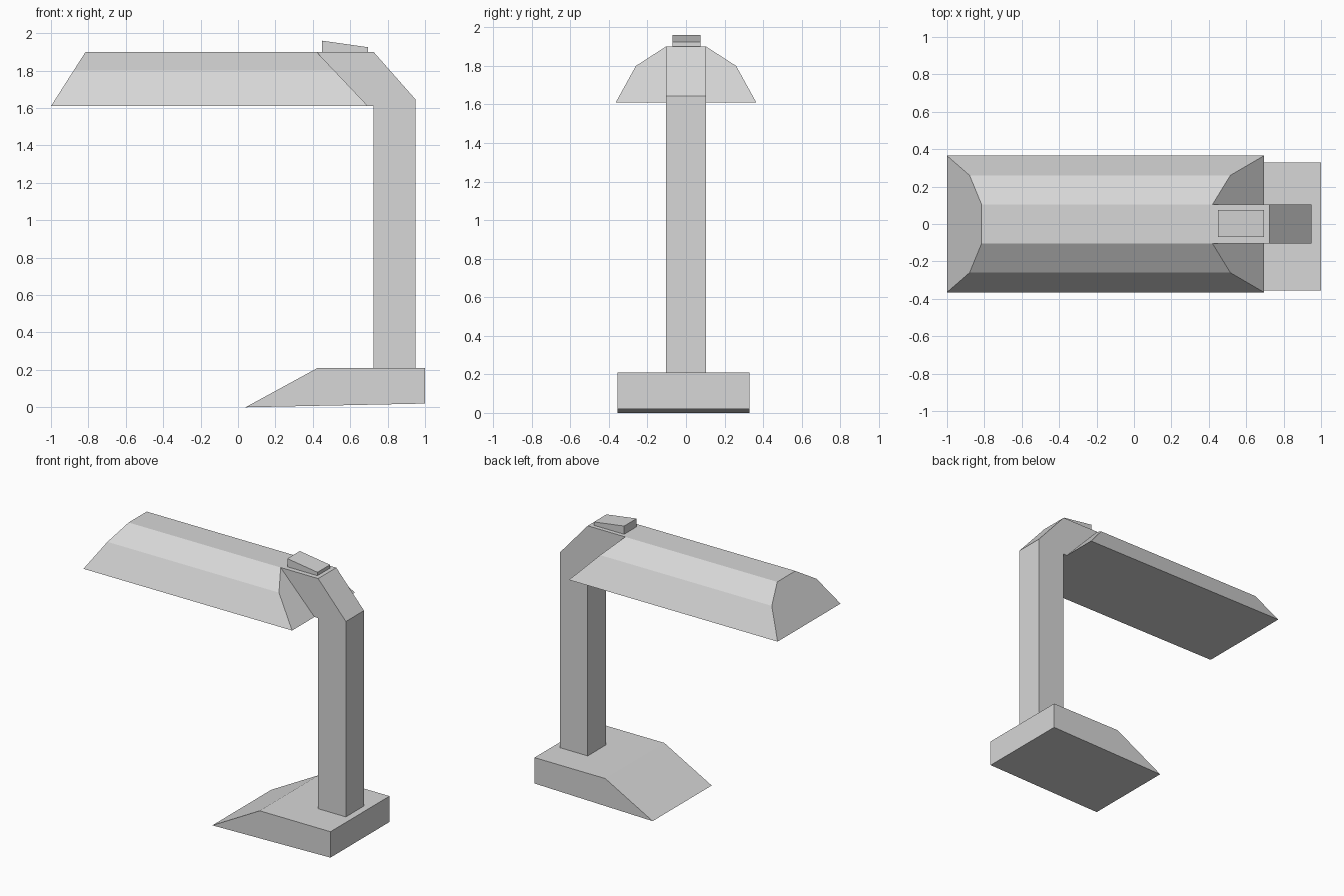
import bpy
import bmesh

cube = bpy.data.objects.get("Cube")
if cube:
    bpy.data.objects.remove(cube, do_unlink=True)

# One plain grey for the whole lamp
GREY = (0.68, 0.68, 0.68, 1.0)
grey = bpy.data.materials.new("light grey")
grey.use_nodes = True
grey.diffuse_color = GREY
grey.node_tree.nodes["Principled BSDF"].inputs["Base Color"].default_value = GREY


def loft(name, start, end):
    """Flat-shaded solid between two matching outlines."""
    bm = bmesh.new()
    a = [bm.verts.new(p) for p in start]
    b = [bm.verts.new(p) for p in end]
    bm.faces.new(a)
    bm.faces.new(b[::-1])
    for i in range(len(a)):
        j = (i + 1) % len(a)
        bm.faces.new((a[i], b[i], b[j], a[j]))
    bmesh.ops.recalc_face_normals(bm, faces=bm.faces[:])
    mesh = bpy.data.meshes.new(name)
    bm.to_mesh(mesh)
    bm.free()
    mesh.materials.append(grey)
    obj = bpy.data.objects.new(name, mesh)
    bpy.context.scene.collection.objects.link(obj)
    return obj


def extrude_side(name, profile, y0, y1):
    """Extrude an (x, z) side profile across y."""
    return loft(name, [(x, y0, z) for x, z in profile],
                [(x, y1, z) for x, z in profile])


# Wedge-fronted base
extrude_side("base", [(0.04, 0), (1, 0.02), (1, 0.21), (0.425, 0.21)],
             -0.355, 0.33)

# Upright with its bevelled elbow and neck
extrude_side("arm", [(0.725, 0.21), (0.95, 0.21), (0.95, 1.645), (0.725, 1.9),
                     (0.42, 1.9), (0.695, 1.61), (0.725, 1.61)], -0.105, 0.105)

# Faceted shade with slanted ends: half width, height, left x, right x
levels = [(0.365, 1.61, -1.0, 0.695),
          (0.26, 1.80, -0.879, 0.515),
          (0.105, 1.90, -0.815, 0.42)]
outline = [(-w, z, l, r) for w, z, l, r in levels]
outline += [(w, z, l, r) for w, z, l, r in reversed(levels)]
loft("shade", [(l, y, z) for y, z, l, r in outline],
     [(r, y, z) for y, z, l, r in outline])

# Sloping switch on top of the neck
extrude_side("switch", [(0.45, 1.9), (0.695, 1.9), (0.695, 1.925), (0.45, 1.96)],
             -0.07, 0.075)
